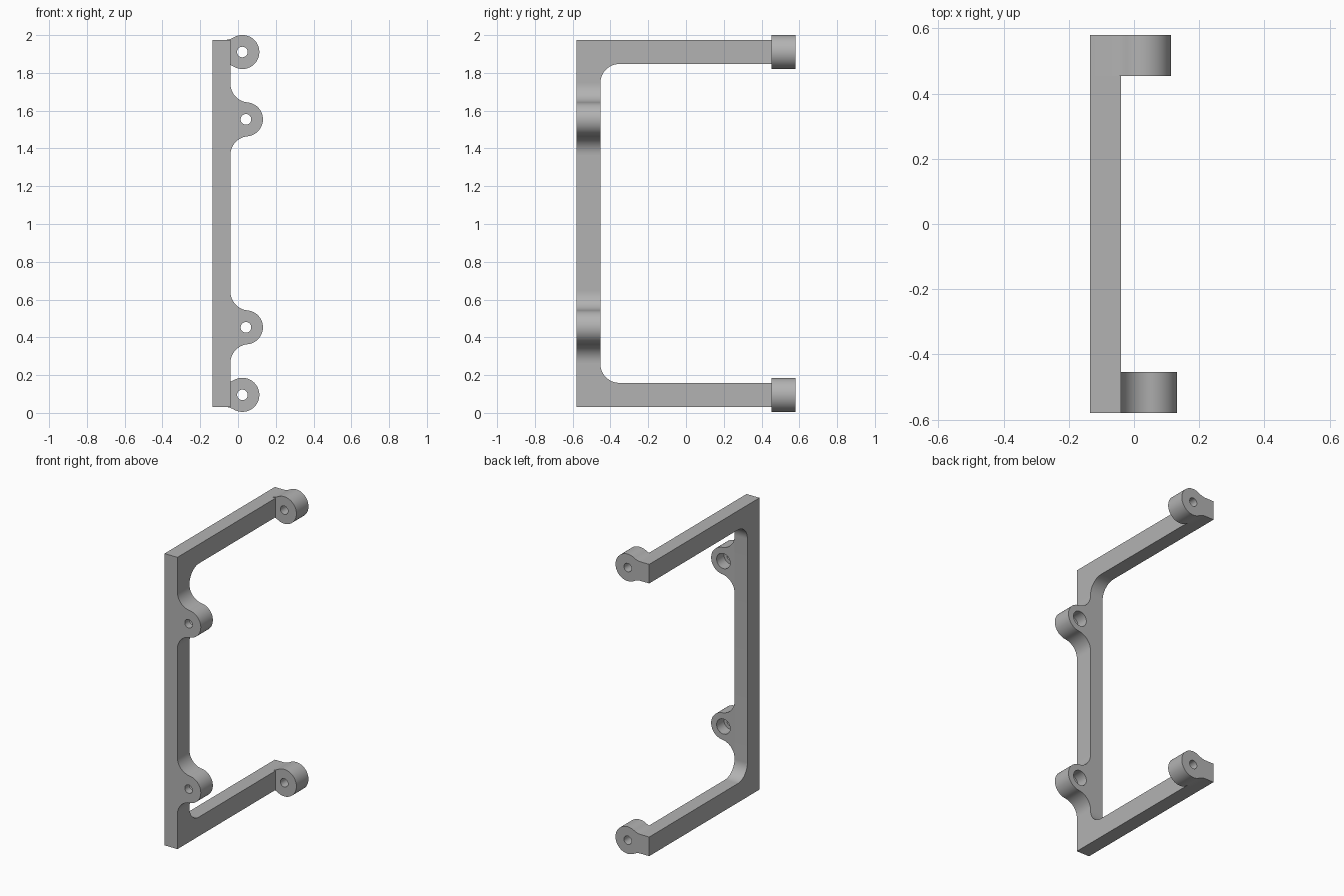
import bpy
import bmesh
from math import sin, cos, pi, sqrt, atan2
from mathutils import Vector

cube = bpy.data.objects.get("Cube")
if cube:
    bpy.data.objects.remove(cube, do_unlink=True)

grey = bpy.data.materials.new("plain_grey")
grey.use_nodes = True
COLOR = (0.45, 0.45, 0.45, 1)
grey.diffuse_color = COLOR
grey.node_tree.nodes["Principled BSDF"].inputs["Base Color"].default_value = COLOR

# Shared dimensions
LEFT, INNER = -0.135, -0.04           # bar faces across x
FRONT, BACK = -0.58, 0.58             # overall depth
BAR = 0.127                           # bar thickness
LOW, HIGH = 0.032, 1.974              # bar outer heights
FILLET, LUG, HOLE, BORE = 0.1, 0.09, 0.028, 0.05


def arc(cx, cy, r, a0, a1, n=16):
    return [(cx + r * cos(a0 + (a1 - a0) * i / n),
             cy + r * sin(a0 + (a1 - a0) * i / n)) for i in range(n + 1)]


def extrude(name, points, place, offset):
    """Fill a 2D outline and extrude it by offset."""
    bm = bmesh.new()
    face = bm.faces.new([bm.verts.new(place(u, v)) for u, v in points])
    res = bmesh.ops.extrude_face_region(bm, geom=[face])
    moved = [g for g in res["geom"] if isinstance(g, bmesh.types.BMVert)]
    bmesh.ops.translate(bm, verts=moved, vec=Vector(offset))
    bmesh.ops.recalc_face_normals(bm, faces=bm.faces)
    mesh = bpy.data.meshes.new(name)
    bm.to_mesh(mesh)
    bm.free()
    mesh.materials.append(grey)
    obj = bpy.data.objects.new(name, mesh)
    bpy.context.collection.objects.link(obj)
    return obj


def activate(obj):
    bpy.ops.object.select_all(action="DESELECT")
    obj.select_set(True)
    bpy.context.view_layer.objects.active = obj


def drill(obj, x, z, r, y0, y1):
    """Cut a round hole along y."""
    cutter = extrude("hole_cutter", arc(x, z, r, 0, 2 * pi, 40)[:-1],
                     lambda u, v: (u, y0, v), (0, y1 - y0, 0))
    cutter.hide_render = True
    activate(obj)
    mod = obj.modifiers.new("hole", "BOOLEAN")
    mod.operation, mod.solver, mod.object = "DIFFERENCE", "EXACT", cutter
    bpy.ops.object.modifier_apply(modifier=mod.name)
    bpy.data.objects.remove(cutter, do_unlink=True)


def smooth(obj):
    activate(obj)
    bpy.ops.object.shade_smooth_by_angle(angle=pi / 6)


# C-shaped frame with filleted inside corners
iy, end = FRONT + BAR, BACK - BAR
lo, hi = LOW + BAR, HIGH - BAR
outline = [(end, LOW), (end, lo)]
outline += arc(iy + FILLET, lo + FILLET, FILLET, -pi / 2, -pi)
outline += arc(iy + FILLET, hi - FILLET, FILLET, pi, pi / 2)
outline += [(end, hi), (end, HIGH), (FRONT, HIGH), (FRONT, LOW)]
frame = extrude("frame", outline, lambda u, v: (LEFT, u, v), (INNER - LEFT, 0, 0))
smooth(frame)

# Front ears, blended into the upright, with a wider bore from behind
EAR_X = 0.042
fx = INNER + FILLET
dz = sqrt((LUG + FILLET) ** 2 - (fx - EAR_X) ** 2)
tilt = atan2(dz, fx - EAR_X)
for side, z in (("lower", 0.453), ("upper", 1.554)):
    pts = arc(fx, z - dz, FILLET, pi, pi - tilt)
    pts += arc(EAR_X, z, LUG, -tilt, tilt, 40)[1:]
    pts += arc(fx, z + dz, FILLET, pi + tilt, pi)[1:]
    ear = extrude(side + "_front_ear", pts, lambda u, v: (u, FRONT, v), (0, BAR, 0))
    drill(ear, EAR_X, z, HOLE, FRONT - 0.1, FRONT + 0.2)
    drill(ear, EAR_X, z, BORE, FRONT + 0.05, FRONT + 0.2)
    smooth(ear)

# Rear lugs closing the arm ends, necked into a round boss
LUG_X = 0.023
for side, z0 in (("lower", LOW), ("upper", HIGH - BAR)):
    z = z0 + BAR / 2
    dz = BAR / 2 + FILLET
    dx = sqrt((LUG + FILLET) ** 2 - dz ** 2)
    lean = atan2(dz, dx)
    pts = [(LEFT, z + BAR / 2), (LEFT, z - BAR / 2)]
    pts += arc(LUG_X - dx, z - dz, FILLET, pi / 2, lean, 10)
    pts += arc(LUG_X, z, LUG, lean - pi, pi - lean, 48)[1:]
    pts += arc(LUG_X - dx, z + dz, FILLET, -lean, -pi / 2, 10)[1:]
    lug = extrude(side + "_rear_lug", pts, lambda u, v: (u, end, v), (0, BAR, 0))
    drill(lug, LUG_X, z, HOLE, end - 0.1, BACK + 0.1)
    smooth(lug)
